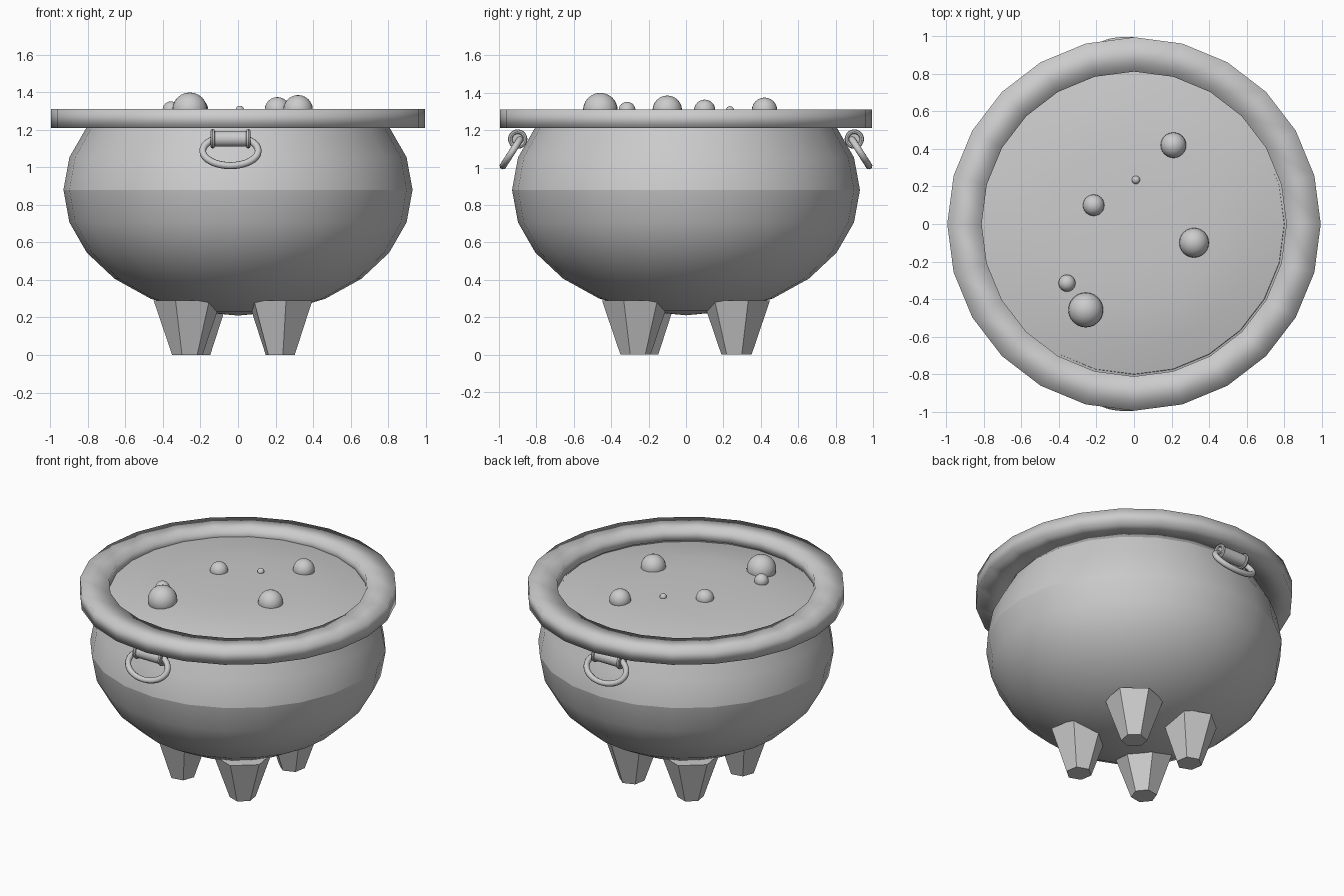
import bpy, bmesh
from math import sin, cos, pi, radians, atan2
from mathutils import Vector

if "Cube" in bpy.data.objects:
    bpy.data.objects.remove(bpy.data.objects["Cube"])

SEG = 24


def lathe(name, profile, closed=False, sharp_z=None, lift=None):
    """Revolve (radius, z) points around z; radius 0 makes a pole."""
    bm = bmesh.new()
    rings = []
    for r, z in profile:
        if r == 0:
            rings.append([bm.verts.new((0, 0, z))] * SEG)
            continue
        ring = []
        for i in range(SEG):
            a = 2 * pi * i / SEG
            ring.append(bm.verts.new((r * cos(a), r * sin(a), z + (lift(r, a) if lift else 0))))
        rings.append(ring)
    pairs = list(zip(rings, rings[1:])) + ([(rings[-1], rings[0])] if closed else [])
    for lo, hi in pairs:
        for i in range(SEG):
            j = (i + 1) % SEG
            bm.faces.new(list(dict.fromkeys((lo[i], lo[j], hi[j], hi[i]))))
    for f in bm.faces:
        f.smooth = True
    for e in bm.edges:
        if sharp_z is not None and all(abs(v.co.z - sharp_z) < 1e-4 for v in e.verts):
            e.smooth = False
    bmesh.ops.recalc_face_normals(bm, faces=bm.faces)
    me = bpy.data.meshes.new(name)
    bm.to_mesh(me)
    bm.free()
    ob = bpy.data.objects.new(name, me)
    bpy.context.collection.objects.link(ob)
    return ob


def finish(name, angle=40):
    ob = bpy.context.object
    ob.name = name
    bpy.ops.object.shade_smooth_by_angle(angle=radians(angle))
    return ob


# Bowl: squashed sphere cut off under the rim, crease at its widest line
bowl = [(0, 0.21)] + [(0.93 * cos(radians(d)), 0.88 + 0.67 * sin(radians(d)))
                      for d in range(-75, 31, 15)] + [(0.80, 1.24)]
lathe("bowl", bowl, sharp_z=0.88)

# Rim: flat band with softly shaded square section
lathe("rim", [(0.812, 1.21), (0.995, 1.21), (0.995, 1.31), (0.812, 1.31)], closed=True)

# Liquid: shallow dome, a little higher toward the back left
lathe("liquid", [(0.82, 1.24), (0.65, 1.275), (0.45, 1.297), (0.22, 1.303), (0, 1.305)],
      lift=lambda r, a: 0.015 * max(0, (r - 0.5) / 0.3) * cos(a - radians(130)))

# Bubbles: x, y, radius
for i, (x, y, r) in enumerate([(0.21, 0.42, 0.068), (0.01, 0.235, 0.022), (-0.215, 0.10, 0.057),
                               (0.32, -0.10, 0.079), (-0.357, -0.315, 0.045),
                               (-0.257, -0.458, 0.093)]):
    bpy.ops.mesh.primitive_uv_sphere_add(segments=24, ring_count=12, radius=r,
                                         location=(x, y, 1.306))
    finish(f"bubble_{i + 1}")

# Legs: tapered six-sided stubs
for i, (x, y) in enumerate([(0.225, -0.27), (-0.27, -0.225), (-0.225, 0.27), (0.225, 0.27)]):
    bpy.ops.mesh.primitive_cone_add(vertices=6, radius1=0.082, radius2=0.182, depth=0.29,
                                    location=(x, y, 0.145), rotation=(0, 0, atan2(y, x)))
    bpy.context.object.name = f"leg_{i + 1}"

# Handles on front and back: barrel with end collars and a hanging oval ring
for side, label in ((-1, "front"), (1, "back")):
    cx, by, bz = -0.04, side * 0.90, 1.152
    bpy.ops.mesh.primitive_cylinder_add(vertices=20, radius=0.042, depth=0.19,
                                        location=(cx, by, bz), rotation=(0, pi / 2, 0))
    finish(label + "_handle_barrel")
    for k in (-1, 1):
        bpy.ops.mesh.primitive_torus_add(major_radius=0.04, minor_radius=0.012,
                                         major_segments=20, minor_segments=8,
                                         location=(cx + k * 0.095, by, bz),
                                         rotation=(0, pi / 2, 0))
        finish(label + "_handle_collar")
    cu = bpy.data.curves.new(label + "_handle_ring", "CURVE")
    cu.dimensions = "3D"
    cu.bevel_depth = 0.019
    cu.bevel_resolution = 2
    sp = cu.splines.new("POLY")
    sp.points.add(31)
    sp.use_cyclic_u = True
    centre = Vector((cx, side * 0.928, 1.087))
    across, down = Vector((0.148, 0, 0)), Vector((0, side * 0.05, -0.078))
    for i, p in enumerate(sp.points):
        a = 2 * pi * i / 32
        p.co = (*(centre + across * cos(a) + down * sin(a)), 1)
    ring = bpy.data.objects.new(label + "_handle_ring", cu)
    bpy.context.collection.objects.link(ring)
    bpy.ops.object.select_all(action="DESELECT")
    ring.select_set(True)
    bpy.context.view_layer.objects.active = ring
    bpy.ops.object.convert(target="MESH")
    finish(label + "_handle_ring", 60)
